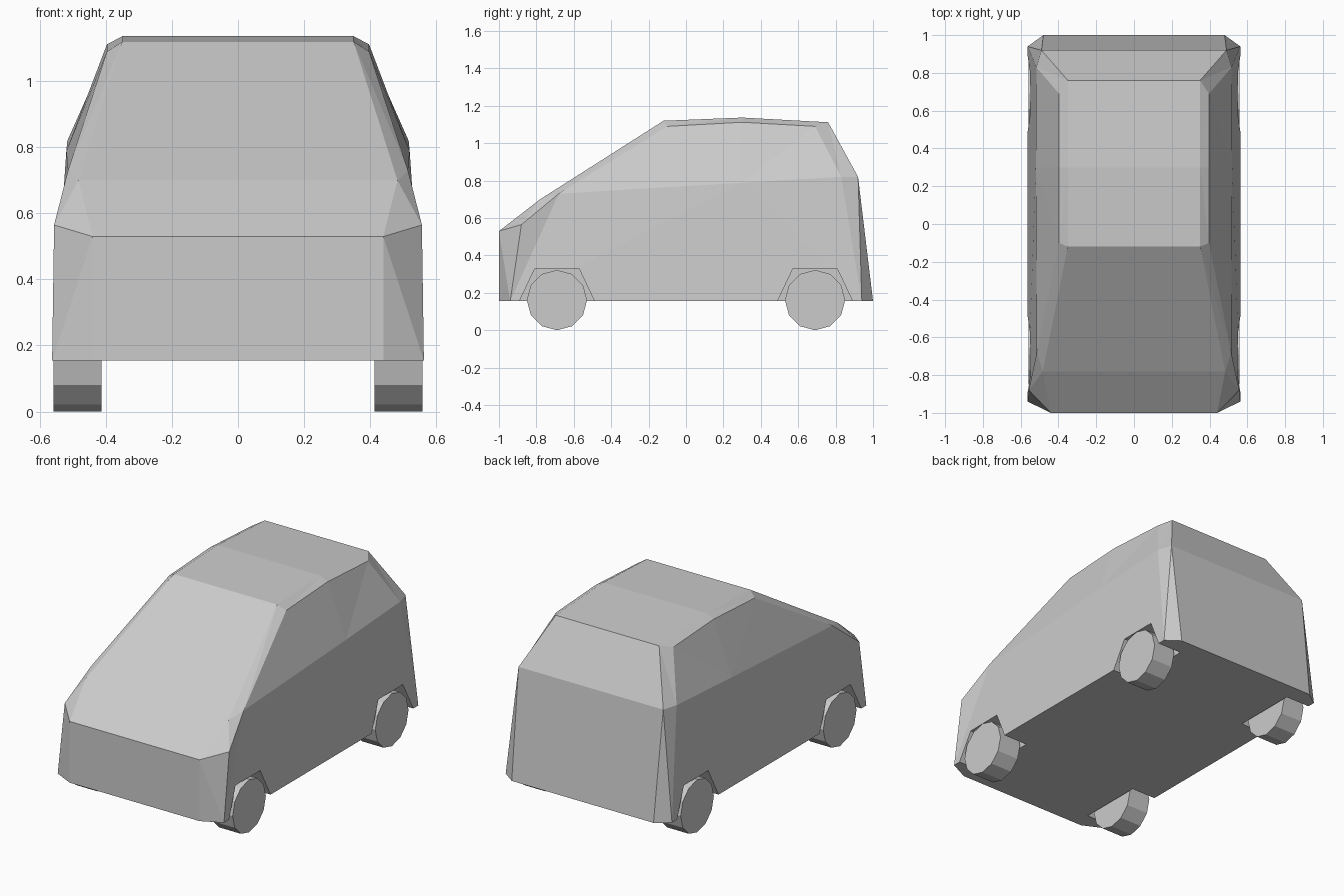
import bpy, bmesh, math
from mathutils import Matrix

if "Cube" in bpy.data.objects:
    bpy.data.objects.remove(bpy.data.objects["Cube"])


def make_object(name, bm):
    bmesh.ops.recalc_face_normals(bm, faces=bm.faces)
    mesh = bpy.data.meshes.new(name)
    bm.to_mesh(mesh)
    bm.free()
    obj = bpy.data.objects.new(name, mesh)
    bpy.context.collection.objects.link(obj)
    return obj


# Body outlines as (half width, y, z), running from front sill over the roof to rear sill
centre = [(.44, -1, .155), (.44, -1, .53), (.483, -.78, .70), (.35, -.12, 1.12),
          (.35, .30, 1.137), (.35, .76, 1.112), (.49, .92, .82), (.48, 1, .155)]
side = [(.563, -.94, .155), (.557, -.88, .565), (.515, -.68, .73), (.397, -.10, 1.09),
        (.397, .30, 1.112), (.397, .69, 1.09), (.517, .83, .82), (.563, .94, .155)]
belt = (.52, .30, .789)

bm = bmesh.new()
inner, outer = {}, {}
for s in (-1, 1):
    inner[s] = [bm.verts.new((s * x, y, z)) for x, y, z in centre]
    outer[s] = [bm.verts.new((s * x, y, z)) for x, y, z in side]
    mid = bm.verts.new((s * belt[0], belt[1], belt[2]))
    i, o = inner[s], outer[s]
    # Bevelled corner strip between centre panels and sides
    for k in range(7):
        bm.faces.new((i[k], i[k + 1], o[k + 1], o[k]))
    # Window area and lower side
    for f in ((o[2], o[3], o[4], mid), (mid, o[4], o[5], o[6]),
              (o[0], o[1], o[2], mid), (o[0], mid, o[6], o[7])):
        bm.faces.new(f)
# Front, bonnet, windscreen, roof and tail panels
for k in range(7):
    bm.faces.new((inner[-1][k], inner[1][k], inner[1][k + 1], inner[-1][k + 1]))
# Floor
bm.faces.new((inner[-1][0], inner[1][0], outer[1][0], outer[1][7],
              inner[1][7], inner[-1][7], outer[-1][7], outer[-1][0]))
bmesh.ops.triangulate(bm, faces=bm.faces)
body = make_object("car_body", bm)

# Wheel arches: trapezoid prisms cut out of the body
bm = bmesh.new()
arch = [(-.213, .13), (-.118, .33), (.118, .33), (.213, .13)]
for sx in (-1, 1):
    for sy in (-1, 1):
        a = [bm.verts.new((sx * .40, sy * (.69 - y), z)) for y, z in arch]
        b = [bm.verts.new((sx * .70, sy * (.69 - y), z)) for y, z in arch]
        bm.faces.new(a)
        bm.faces.new(b)
        for k in range(4):
            n = (k + 1) % 4
            bm.faces.new((a[k], a[n], b[n], b[k]))
cutter = make_object("wheel_arch_cutter", bm)
cutter.hide_render = True
cutter.hide_viewport = False
mod = body.modifiers.new("wheel_arches", 'BOOLEAN')
mod.operation = 'DIFFERENCE'
mod.solver = 'EXACT'
mod.object = cutter
bpy.context.view_layer.objects.active = body
bpy.ops.object.modifier_apply(modifier=mod.name)
bpy.data.objects.remove(cutter)

# Twelve-sided wheels
for sx, side_name in ((-1, "left"), (1, "right")):
    for sy, end_name in ((-1, "front"), (1, "rear")):
        bm = bmesh.new()
        bmesh.ops.create_cone(bm, cap_ends=True, segments=12, radius1=.161,
                              radius2=.161, depth=.146,
                              matrix=Matrix.Translation((sx * .486, sy * .69, .161))
                              @ Matrix.Rotation(math.pi / 2, 4, 'Y'))
        make_object(f"{end_name}_{side_name}_wheel", bm)
